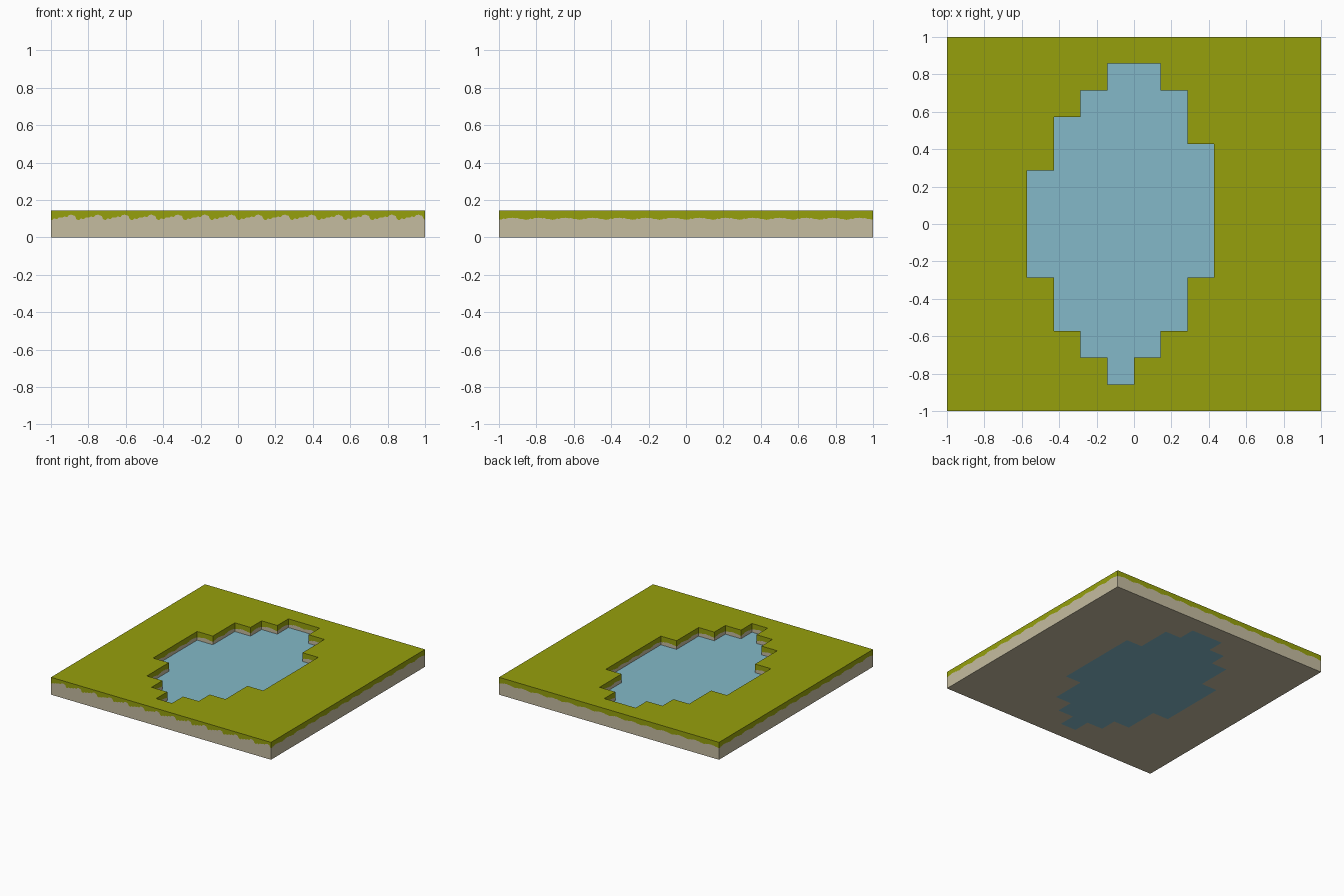
import bpy, bmesh

if "Cube" in bpy.data.objects:
    bpy.data.objects.remove(bpy.data.objects["Cube"])

C = 1 / 7           # one grid cell
TOP = C             # tile height
WATER = C / 2       # pond surface height


def material(name, rgb):
    lin = [((c / 255 + 0.055) / 1.055) ** 2.4 if c > 10 else c / 255 / 12.92 for c in rgb]
    m = bpy.data.materials.new(name)
    m.diffuse_color = (*lin, 1)
    m.use_nodes = True
    m.node_tree.nodes["Principled BSDF"].inputs["Base Color"].default_value = m.diffuse_color
    return m


GRASS = material("grass green", (150, 160, 12))
SOIL = material("sandy soil", (197, 188, 160))
BLUE = material("water blue", (131, 185, 200))

# Pond outline: row range in cells -> column range in cells
ROWS = [(5, 6, -1, 1), (4, 5, -2, 2), (3, 4, -3, 2), (2, 3, -3, 3),
        (-2, 2, -4, 3), (-4, -2, -3, 2), (-5, -4, -2, 1), (-6, -5, -1, 0)]
pond = {(i, j) for y0, y1, x0, x1 in ROWS for j in range(y0, y1) for i in range(x0, x1)}
land = {(i, j) for i in range(-7, 7) for j in range(-7, 7)} - pond

# Ragged lower edge of the grass over one cell: (fraction, height)
RAGGED = [(0, .094), (.05, .092), (.12, .102), (.22, .097), (.3, .106), (.42, .105), (.5, .112),
          (.6, .108), (.66, .118), (.76, .122), (.84, .117), (.9, .115), (.95, .098), (1, .094)]
WAVY = [(0, .094), (.1, .095), (.16, .1), (.26, .099), (.34, .104), (.5, .105), (.62, .102),
        (.7, .103), (.8, .098), (.88, .098), (1, .094)]


def build(name, cells, base, top, mats, wall):
    """Slab made of grid cells, with a wall on each open cell edge."""
    bm = bmesh.new()

    def face(pts, mat):
        bm.faces.new([bm.verts.new(p) for p in pts]).material_index = mat

    for i, j in sorted(cells):
        q = [(i, j), (i + 1, j), (i + 1, j + 1), (i, j + 1)]
        face([(x * C, y * C, top) for x, y in q], 0)
        face([(x * C, y * C, base) for x, y in reversed(q)], len(mats) - 1)
        for k, (dx, dy) in enumerate([(0, -1), (1, 0), (0, 1), (-1, 0)]):
            n = (i + dx, j + dy)
            if n not in cells:
                wall(face, q[k], q[(k + 1) % 4], n)
    bmesh.ops.remove_doubles(bm, verts=bm.verts, dist=1e-5)
    me = bpy.data.meshes.new(name)
    bm.to_mesh(me)
    bm.free()
    for m in mats:
        me.materials.append(m)
    ob = bpy.data.objects.new(name, me)
    bpy.context.collection.objects.link(ob)


def land_wall(face, p, q, n):
    # Soil below, grass above, split along the ragged edge
    z0 = WATER if n in pond else 0
    prof = RAGGED if n[1] == -8 else WAVY
    line = [((p[0] + (q[0] - p[0]) * u) * C, (p[1] + (q[1] - p[1]) * u) * C, z) for u, z in prof]
    a, b = line[0][:2], line[-1][:2]
    face([(*a, z0), (*b, z0)] + line[::-1], 1)
    face(line + [(*b, TOP), (*a, TOP)], 0)


def water_wall(face, p, q, n):
    a, b = (p[0] * C, p[1] * C), (q[0] * C, q[1] * C)
    face([(*a, 0), (*b, 0), (*b, WATER), (*a, WATER)], 0)


# Grassy tile with the pond cut out
build("ground_tile", land, 0, TOP, [GRASS, SOIL], land_wall)
# Sunken water, flush with the underside
build("pond_water", pond, 0, WATER, [BLUE], water_wall)
